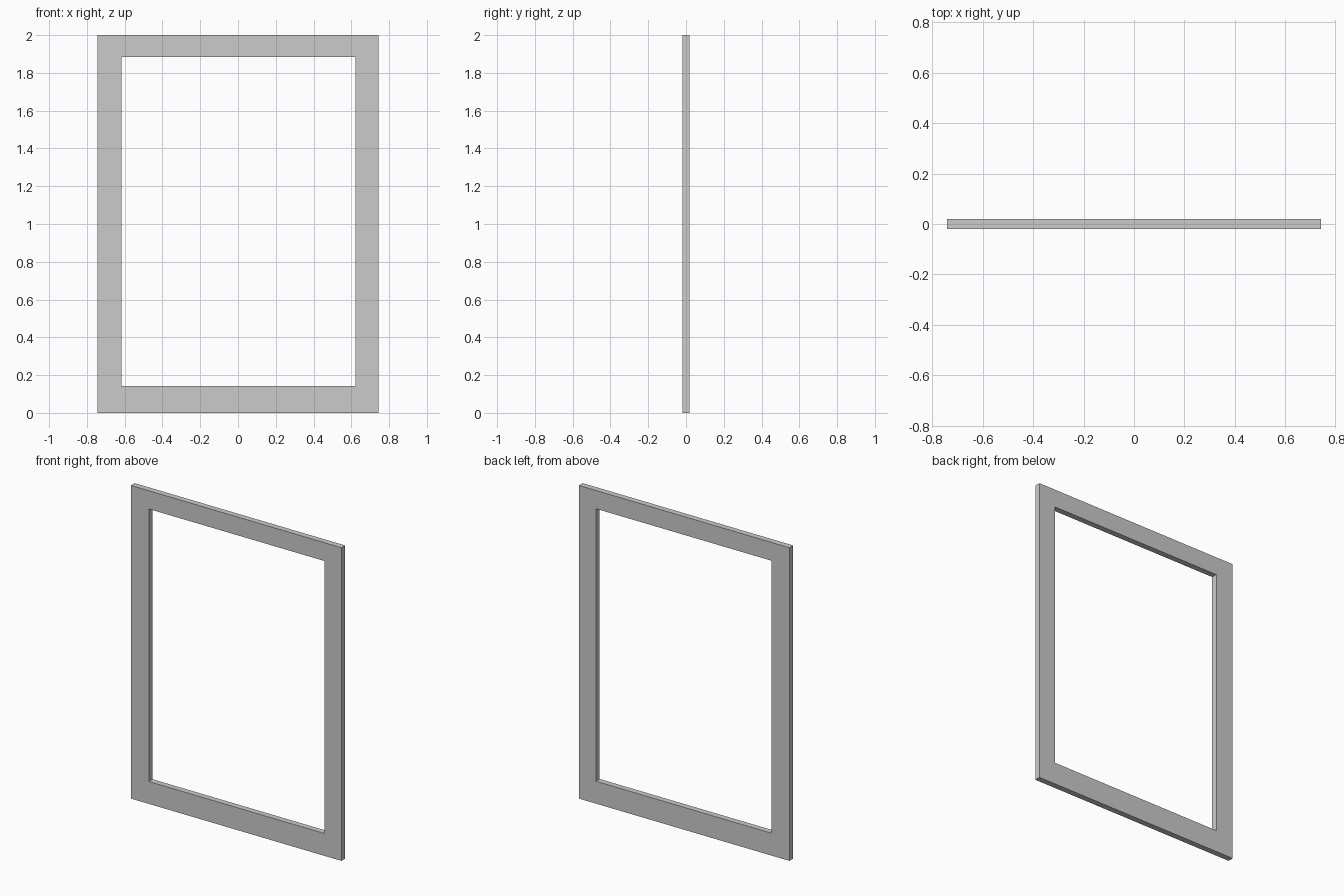
import bpy
import bmesh

if "Cube" in bpy.data.objects:
    bpy.data.objects.remove(bpy.data.objects["Cube"])

HALF_DEPTH = 0.019


def rect(x0, x1, z0, z1):
    return [(x0, z0), (x1, z0), (x1, z1), (x0, z1)]


# Outer edge and opening, seen from the front
outer = rect(-0.743, 0.743, 0.0, 2.0)
inner = rect(-0.617, 0.623, 0.143, 1.883)

bm = bmesh.new()


def ring(points, y):
    return [bm.verts.new((x, y, z)) for x, z in points]


# Four rings around the section: front outer, front inner, back inner, back outer
rings = [ring(outer, -HALF_DEPTH), ring(inner, -HALF_DEPTH),
         ring(inner, HALF_DEPTH), ring(outer, HALF_DEPTH)]
for a, b in zip(rings, rings[1:] + rings[:1]):
    for i in range(4):
        j = (i + 1) % 4
        bm.faces.new((a[i], a[j], b[j], b[i]))
bmesh.ops.recalc_face_normals(bm, faces=bm.faces)

# Flat rectangular frame
mesh = bpy.data.meshes.new("frame")
bm.to_mesh(mesh)
bm.free()
frame = bpy.data.objects.new("frame", mesh)
bpy.context.collection.objects.link(frame)
